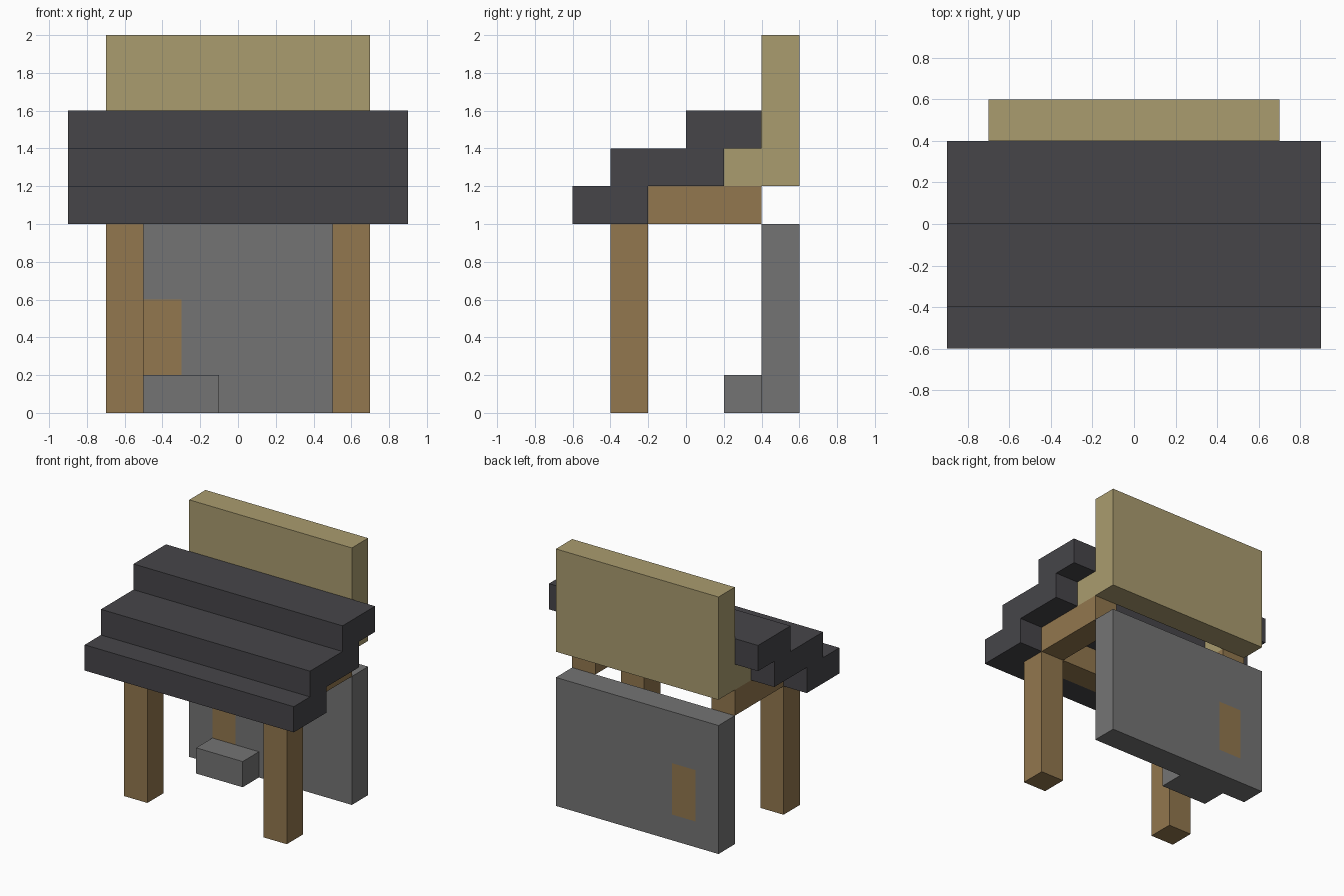
import bpy
import bmesh

cube = bpy.data.objects.get("Cube")
if cube:
    bpy.data.objects.remove(cube, do_unlink=True)


def material(name, hex_code):
    """Flat material from an sRGB hex code, stored as linear values."""
    srgb = [int(hex_code[i:i + 2], 16) / 255 for i in (0, 2, 4)]
    color = [c / 12.92 if c < 0.04045 else ((c + 0.055) / 1.055) ** 2.4 for c in srgb] + [1]
    mat = bpy.data.materials.new(name)
    mat.use_nodes = True
    mat.diffuse_color = color
    shader = next(n for n in mat.node_tree.nodes if n.type == 'BSDF_PRINCIPLED')
    shader.inputs["Base Color"].default_value = color
    return mat


WOOD = material("brown wood", "92774e")
STONE = material("grey stone", "747474")
SLATE = material("dark slate", "464549")
PLASTER = material("tan plaster", "aa9c6f")


def box(name, x, y, z, mat):
    """Box spanning the given (low, high) ranges."""
    bm = bmesh.new()
    bmesh.ops.create_cube(bm, size=1)
    for v in bm.verts:
        v.co = [span[0] if c < 0 else span[1] for c, span in zip(v.co, (x, y, z))]
    mesh = bpy.data.meshes.new(name)
    bm.to_mesh(mesh)
    bm.free()
    mesh.materials.append(mat)
    obj = bpy.data.objects.new(name, mesh)
    bpy.context.collection.objects.link(obj)
    return obj


def pair(name, x, y, z, mat):
    """The same box on both sides."""
    box("left_" + name, x, y, z, mat)
    box("right_" + name, (-x[1], -x[0]), y, z, mat)


POST = (0.5, 0.7)
BODY = (-0.7, 0.7)
EAVES = (-0.9, 0.9)

# Timber frame
pair("front_post", POST, (-0.4, -0.2), (0, 1), WOOD)
pair("side_beam", POST, (-0.2, 0.4), (1, 1.2), WOOD)
box("front_beam", BODY, (-0.4, -0.2), (1, 1.2), WOOD)

# Stepped roof; the lowest step wraps around the front beam
box("lower_roof_step", EAVES, (-0.6, -0.4), (1, 1.2), SLATE)
pair("lower_roof_end", (0.7, 0.9), (-0.4, -0.2), (1, 1.2), SLATE)
box("middle_roof_step", EAVES, (-0.4, 0.2), (1.2, 1.4), SLATE)
box("top_roof_step", EAVES, (0, 0.4), (1.4, 1.6), SLATE)

# Upper wall and its gable ends
box("upper_wall", BODY, (0.4, 0.6), (1.2, 2), PLASTER)
pair("gable_block", POST, (0.2, 0.4), (1.2, 1.4), PLASTER)

# Lower wall, cut so the door panel shows on both faces
DOOR_X, DOOR_Z = (-0.5, -0.3), (0.2, 0.6)
wall = box("lower_wall", BODY, (0.4, 0.6), (0, 1), STONE)
wall.data.materials.append(WOOD)
bm = bmesh.new()
bm.from_mesh(wall.data)
cuts = [((x, 0, 0), (1, 0, 0)) for x in DOOR_X] + [((0, 0, z), (0, 0, 1)) for z in DOOR_Z]
for point, normal in cuts:
    bmesh.ops.bisect_plane(bm, geom=bm.verts[:] + bm.edges[:] + bm.faces[:],
                           plane_co=point, plane_no=normal)
bm.normal_update()
for face in bm.faces:
    c = face.calc_center_median()
    in_door = DOOR_X[0] < c.x < DOOR_X[1] and DOOR_Z[0] < c.z < DOOR_Z[1]
    face.material_index = int(in_door and abs(face.normal.y) > 0.5)
bm.to_mesh(wall.data)
bm.free()

# Doorstep
box("doorstep", (-0.5, -0.1), (0.2, 0.4), (0, 0.2), STONE)
